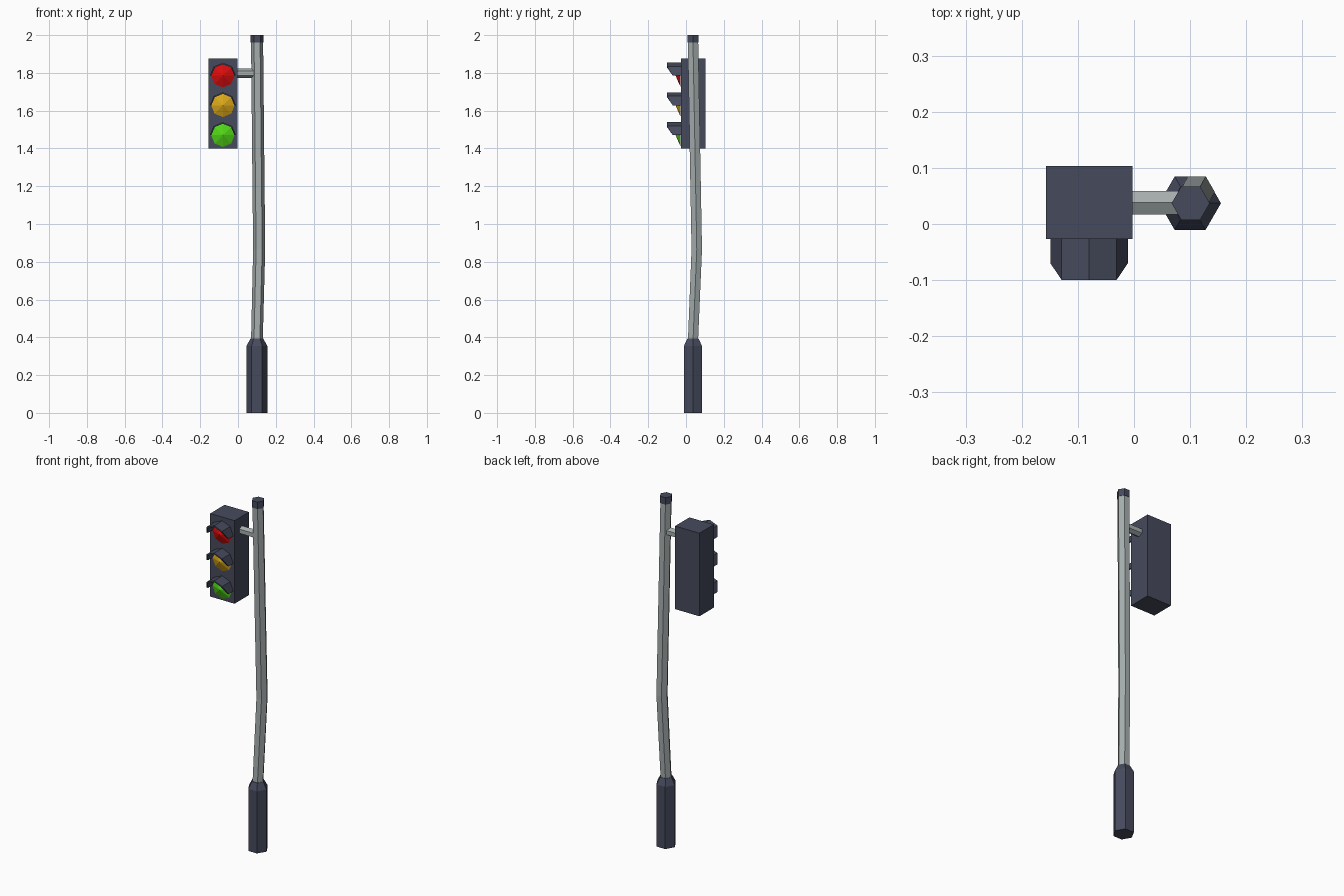
import bpy, bmesh, math
from mathutils import Vector

if "Cube" in bpy.data.objects:
    bpy.data.objects.remove(bpy.data.objects["Cube"])


def mat(name, rgb):
    m = bpy.data.materials.new(name)
    m.diffuse_color = (*rgb, 1)
    m.use_nodes = True
    m.node_tree.nodes["Principled BSDF"].inputs["Base Color"].default_value = m.diffuse_color
    return m


DARK = mat("dark slate", (0.061, 0.069, 0.107))
STEEL = mat("grey steel", (0.38, 0.42, 0.42))
RED = mat("signal red", (0.68, 0.004, 0.004))
AMBER = mat("signal amber", (0.68, 0.38, 0.01))
GREEN = mat("signal green", (0.08, 0.66, 0.008))


def finish(name, bm, material):
    bmesh.ops.recalc_face_normals(bm, faces=bm.faces[:])
    me = bpy.data.meshes.new(name)
    bm.to_mesh(me)
    bm.free()
    me.materials.append(material)
    ob = bpy.data.objects.new(name, me)
    bpy.context.collection.objects.link(ob)
    return ob


def loft(name, loops, material, closed=False):
    """Skin a list of point loops; cap the ends, or join last to first."""
    bm = bmesh.new()
    rings = [[bm.verts.new(p) for p in loop] for loop in loops]
    n = len(rings[0])
    pairs = list(zip(rings, rings[1:] + rings[:1])) if closed else list(zip(rings, rings[1:]))
    for a, b in pairs:
        for i in range(n):
            j = (i + 1) % n
            bm.faces.new((a[i], a[j], b[j], b[i]))
    if not closed:
        bm.faces.new(rings[0])
        bm.faces.new(rings[-1])
    return finish(name, bm, material)


def hexagon(x, y, z, r):
    return [(x + r * math.cos(k * math.pi / 3), y + r * math.sin(k * math.pi / 3), z) for k in range(6)]


# Hexagonal base, bent pole and cap
PX, PY = 0.1, 0.037
loft("pole_base", [hexagon(PX, PY, 0, 0.055), hexagon(PX, PY, 0.355, 0.055),
                   hexagon(PX, PY, 0.393, 0.034)], DARK)
loft("pole", [hexagon(PX, PY, 0.38, 0.031), hexagon(0.112, 0.057, 0.865, 0.032),
              hexagon(PX + 0.001, PY, 1.96, 0.032)], STEEL)
loft("pole_cap", [hexagon(PX + 0.001, PY, 1.96, 0.034), hexagon(PX + 0.001, PY, 2.0, 0.034)], DARK)

# Arm joining the pole to the signal box
loft("arm", [[(x, 0.038 + 0.024 * math.sin(k * math.pi / 3), 1.798 + 0.024 * math.cos(k * math.pi / 3))
              for k in range(6)] for x in (-0.01, 0.1)], STEEL)

# Signal box
loft("signal_box", [[(-0.157, -0.027, z), (-0.003, -0.027, z), (-0.003, 0.103, z), (-0.157, 0.103, z)]
                    for z in (1.40, 1.875)], DARK)

# Lamps: shallow eight-sided cones, each under a half-octagon hood
LX, FACE = -0.08, -0.027
for name, z, colour in (("red", 1.785, RED), ("amber", 1.628, AMBER), ("green", 1.47, GREEN)):
    bm = bmesh.new()
    tip = bm.verts.new((LX, -0.055, z))
    rim = [bm.verts.new((LX + 0.062 * math.cos(k * math.pi / 4), FACE - 0.001,
                         z + 0.062 * math.sin(k * math.pi / 4))) for k in range(8)]
    for k in range(8):
        bm.faces.new((rim[k], rim[(k + 1) % 8], tip))
    bm.faces.new(rim)
    finish(name + "_lamp", bm, colour)

    sections = []
    for k in range(5):
        c, s = math.cos(k * math.pi / 4), math.sin(k * math.pi / 4)
        front = -0.07 if k in (0, 4) else -0.1
        sections.append([(LX + r * c, y, z + r * s) for r, y in
                         ((0.069, FACE), (0.069, front), (0.061, front), (0.061, FACE))])
    loft(name + "_hood", sections, DARK)
